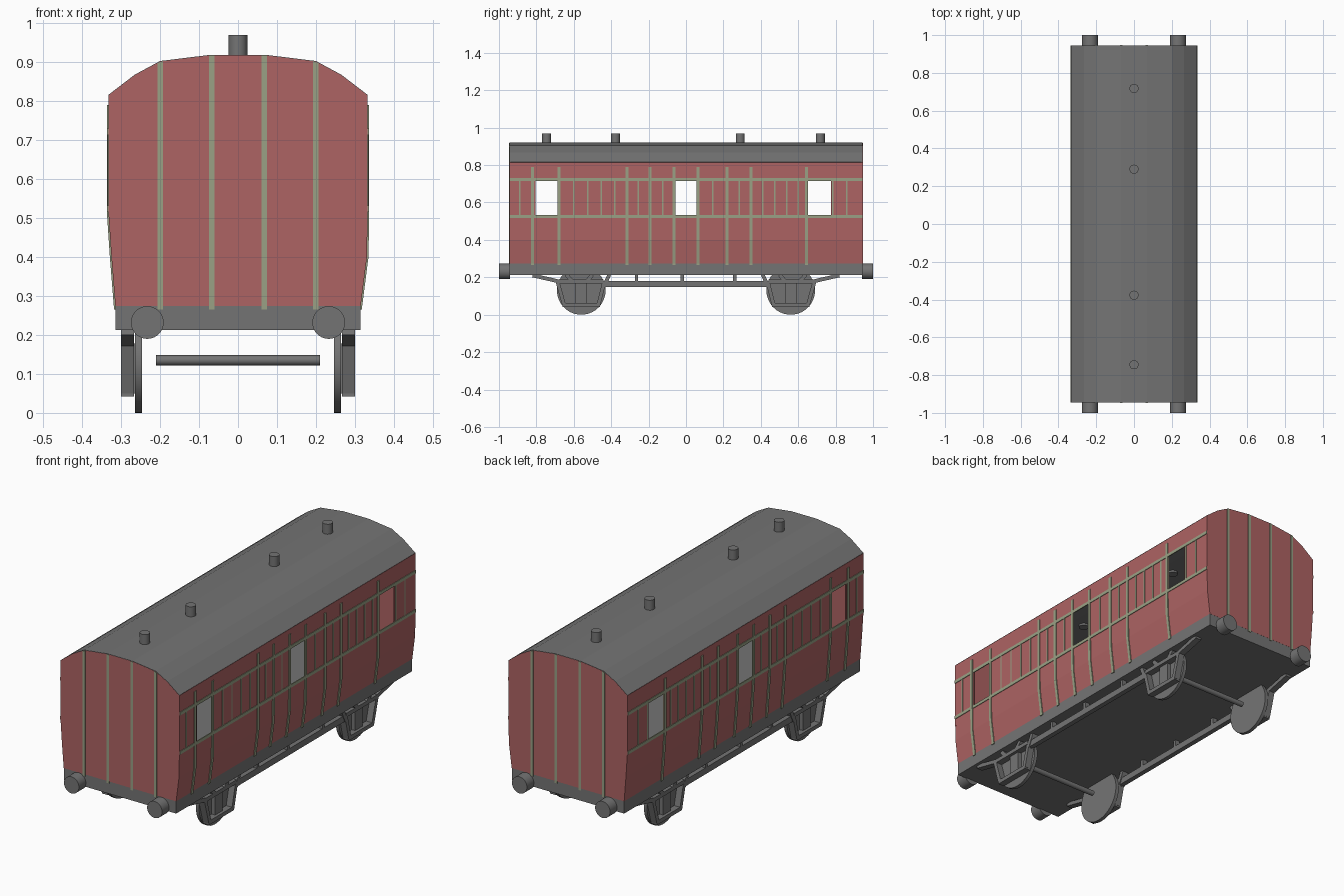
import bpy, bmesh, math
from mathutils import Vector

if "Cube" in bpy.data.objects:
    bpy.data.objects.remove(bpy.data.objects["Cube"])


def material(name, rgb):
    m = bpy.data.materials.new(name)
    m.diffuse_color = (*rgb, 1)
    m.use_nodes = True
    m.node_tree.nodes["Principled BSDF"].inputs["Base Color"].default_value = m.diffuse_color
    return m


RED = material("dull red", (0.42, 0.125, 0.125))
GREY = material("dark grey", (0.175, 0.175, 0.175))
TRIM = material("sage trim", (0.32, 0.355, 0.235))

HALF = 0.9445                      # half length of the body
FLOOR, EAVES = 0.275, 0.815
SIDE = {1: [(.265, .315), (.275, .315), (.40, .331), (.52, .333), (EAVES, .333)],
        -1: [(.265, .315), (.275, .315), (.40, .325), (.52, .333), (EAVES, .333)]}
ROOF = [(-.333, EAVES), (-.265, .867), (-.2, .902), (-.07, .918),
        (.07, .918), (.2, .902), (.265, .867), (.333, EAVES)]
WINDOWS = [(-.805, -.685), (-.06, .06), (.652, .775)]
RAIL_LOW, RAIL_HIGH = .524, .722


def interp(table, t):
    for (a, u), (b, v) in zip(table, table[1:]):
        if t <= b:
            return u + (v - u) * (t - a) / (b - a)
    return table[-1][1]


def finish(bm, name, mat, recalc=True):
    if recalc:
        bmesh.ops.recalc_face_normals(bm, faces=bm.faces)
    me = bpy.data.meshes.new(name)
    bm.to_mesh(me)
    bm.free()
    ob = bpy.data.objects.new(name, me)
    bpy.context.collection.objects.link(ob)
    me.materials.append(mat)
    return ob


def prism(bm, base, vec):
    """Closed solid: polygon 'base' swept along vec."""
    a = [bm.verts.new(p) for p in base]
    b = [bm.verts.new(Vector(p) + Vector(vec)) for p in base]
    bm.faces.new(a)
    bm.faces.new(b[::-1])
    for i in range(len(a)):
        j = (i + 1) % len(a)
        bm.faces.new((a[i], b[i], b[j], a[j]))


def cylinder(name, loc, r, depth, axis, mat, sides=32):
    rot = {"x": (0, math.pi / 2, 0), "y": (math.pi / 2, 0, 0), "z": (0, 0, 0)}[axis]
    bpy.ops.mesh.primitive_cylinder_add(vertices=sides, radius=r, depth=depth,
                                        location=loc, rotation=rot)
    ob = bpy.context.object
    ob.name = name
    ob.data.materials.append(mat)
    bpy.ops.object.shade_smooth_by_angle()


# Chassis slab, also the cabin floor
bm = bmesh.new()
prism(bm, [(-.315, -HALF, .213), (.315, -HALF, .213),
           (.315, HALF, .213), (-.315, HALF, .213)], (0, 0, FLOOR - .213))
finish(bm, "chassis", GREY)

# Side walls with window openings
ys = sorted([-HALF + .004, HALF - .004] + [y for w in WINDOWS for y in w])
zs = [FLOOR, .40, RAIL_LOW, RAIL_HIGH, EAVES]
for s, side in ((1, "right"), (-1, "left")):
    bm = bmesh.new()
    grid = [[bm.verts.new((s * interp(SIDE[s], z), y, z)) for z in zs] for y in ys]
    for i in range(len(ys) - 1):
        for k in range(len(zs) - 1):
            if i % 2 == 1 and k == 2:
                continue
            f = [grid[i][k], grid[i + 1][k], grid[i + 1][k + 1], grid[i][k + 1]]
            bm.faces.new(f if s > 0 else f[::-1])
    wall = finish(bm, side + "_wall", RED, recalc=False)
    mod = wall.modifiers.new("thickness", "SOLIDIFY")
    mod.thickness, mod.offset = .006, -1

# Raised strips on the sides
LONG = [-.82, -.68, -.316, -.193, -.064, .064, .22, .348, .645]
SHORT = [-.89, -.60, -.525, -.452, -.38, -.254, -.125, .142, .284,
         .41, .474, .538, .60, .785, .86]


def side_strip(bm, s, y0, y1, z0, z1, off=.004):
    levels = [z0] + [z for z, _ in SIDE[s] if z0 < z < z1] + [z1]
    inner = [(s * (interp(SIDE[s], z) - .002), y0, z) for z in levels]
    outer = [(s * (interp(SIDE[s], z) + off), y0, z) for z in levels]
    prism(bm, inner + outer[::-1], (0, y1 - y0, 0))


for s, side in ((1, "right"), (-1, "left")):
    bm = bmesh.new()
    for y in LONG:
        side_strip(bm, s, y - .008, y + .008, .266, .79)
    for y in SHORT:
        side_strip(bm, s, y - .004, y + .004, RAIL_LOW, RAIL_HIGH, .002)
    for z in (RAIL_LOW, RAIL_HIGH):
        side_strip(bm, s, -HALF, HALF, z - .008, z + .008, .003)
    finish(bm, side + "_beading", TRIM)

# End walls and their vertical strips
outline = [(x, z) for z, x in SIDE[1][1:-1]] + ROOF[::-1] \
    + [(-x, z) for z, x in SIDE[-1][1:-1]][::-1]
for s, end in ((-1, "front"), (1, "back")):
    bm = bmesh.new()
    prism(bm, [(x, s * (HALF - .007), z) for x, z in outline], (0, s * .0075, 0))
    finish(bm, end + "_wall", RED)
    bm = bmesh.new()
    for x in (-.2, -.067, .067, .2):
        a, b = x - .007, x + .007
        prism(bm, [(a, s * (HALF - .001), .266), (b, s * (HALF - .001), .266),
                   (b, s * (HALF - .001), interp(ROOF, b)),
                   (a, s * (HALF - .001), interp(ROOF, a))], (0, s * .004, 0))
    finish(bm, end + "_beading", TRIM)

# Roof shell
bm = bmesh.new()
top = [(x, -HALF, z + .0015) for x, z in ROOF]
under = [(x * .98, -HALF, z - .008) for x, z in ROOF]
prism(bm, top + under[::-1], (0, 2 * HALF, 0))
finish(bm, "roof", GREY)

# Roof vents
for y in (-.745, -.377, .29, .718):
    cylinder("roof_vent", (0, y, .935), .024, .07, "z", GREY, 24)

# Buffers
for sx in (-1, 1):
    for sy in (-1, 1):
        cylinder("buffer", (sx * .233, sy * .97, .232), .042, .06, "y", GREY)

# Wheels and axles
AXLE_Y = .56
for sy in (-1, 1):
    cylinder("axle", (0, sy * AXLE_Y, .135), .013, .42, "x", GREY, 20)
    for sx in (-1, 1):
        cylinder("wheel", (sx * .256, sy * AXLE_Y, .13), .13, .018, "x", GREY, 40)


# Underframe: flat bars laid out in the side plane
def bar(bm, x0, x1, p, q, w):
    p, q = Vector(p), Vector(q)
    n = (q - p).normalized().orthogonal() * w / 2
    prism(bm, [(x0, *c) for c in (p + n, q + n, q - n, p - n)], (x1 - x0, 0, 0))


# (outward distance from the axle, height) pairs
FRAME = [((.26, .21), (.128, .18)), ((.128, .18), (.092, .052)),
         ((.10, .052), (-.10, .052)), ((-.092, .052), (-.12, .165)),
         ((-.12, .15), (-.15, .214)), ((.13, .178), (-.12, .178)),
         ((.05, .18), (.08, .214)), ((-.03, .18), (-.06, .214))]
for sx, side in ((1, "right"), (-1, "left")):
    for sy, end in ((-1, "front"), (1, "back")):
        bm = bmesh.new()
        for p, q in FRAME:
            bar(bm, sx * .267, sx * .3, (sy * (AXLE_Y + p[0]), p[1]),
                (sy * (AXLE_Y + q[0]), q[1]), .02)
        # axle box holding the bearing
        bar(bm, sx * .264, sx * .285, (sy * AXLE_Y, .05), (sy * AXLE_Y, .178), .06)
        finish(bm, f"{side}_{end}_wheel_frame", GREY)
    bm = bmesh.new()
    bar(bm, sx * .272, sx * .297, (-.45, .165), (.45, .165), .032)
    for y in (-.265, -.02, .26):
        bar(bm, sx * .272, sx * .297, (y, .17), (y, .215), .018)
    finish(bm, side + "_truss", GREY)
